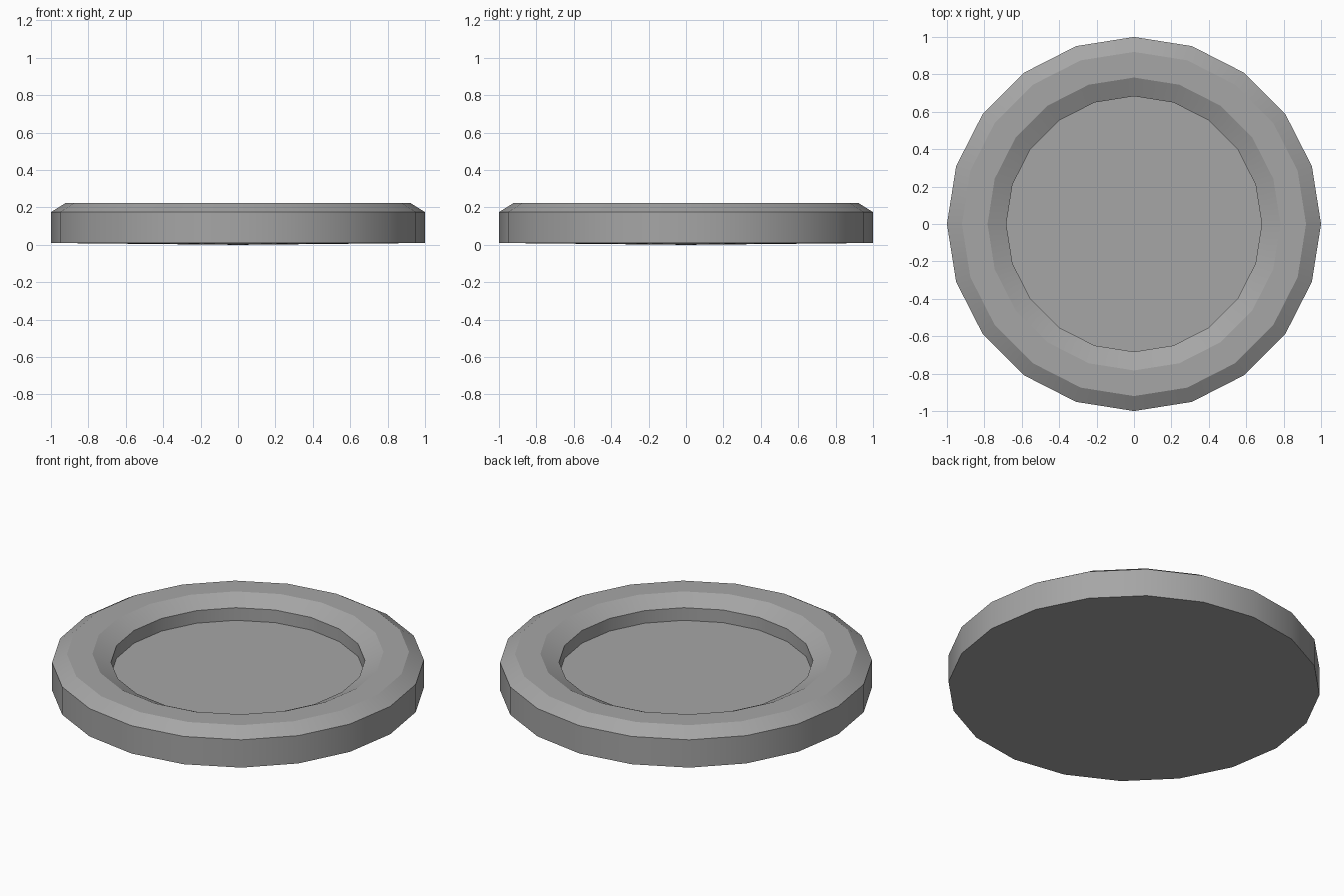
import bpy, bmesh
from math import radians, tau

cube = bpy.data.objects.get("Cube")
if cube:
    bpy.data.objects.remove(cube, do_unlink=True)

SIDES = 20

# Single grey material
grey = bpy.data.materials.new("plain grey")
grey.use_nodes = True
colour = (0.38, 0.38, 0.38, 1)
grey.diffuse_color = colour
grey.node_tree.nodes["Principled BSDF"].inputs["Base Color"].default_value = colour


def lathe(name, profile):
    """Spin a (radius, height) profile round the z axis."""
    bm = bmesh.new()
    verts = [bm.verts.new((r, 0, z)) for r, z in profile]
    edges = [bm.edges.new(pair) for pair in zip(verts, verts[1:])]
    bmesh.ops.spin(bm, geom=verts + edges, cent=(0, 0, 0), axis=(0, 0, 1),
                   angle=tau, steps=SIDES)
    bmesh.ops.remove_doubles(bm, verts=bm.verts, dist=0.0005)
    bmesh.ops.recalc_face_normals(bm, faces=bm.faces)
    mesh = bpy.data.meshes.new(name)
    bm.to_mesh(mesh)
    bm.free()
    obj = bpy.data.objects.new(name, mesh)
    bpy.context.collection.objects.link(obj)
    mesh.materials.append(grey)
    bpy.ops.object.select_all(action='DESELECT')
    obj.select_set(True)
    bpy.context.view_layer.objects.active = obj
    bpy.ops.object.shade_smooth_by_angle(angle=radians(24))
    return obj


# Round dish: slightly domed base, outer wall, bevelled rim, recessed floor
lathe("round_dish", [
    (0, 0), (1, 0.01), (1, 0.175), (0.92, 0.225),
    (0.783, 0.225), (0.683, 0.175), (0.683, 0.1), (0, 0.1),
])
